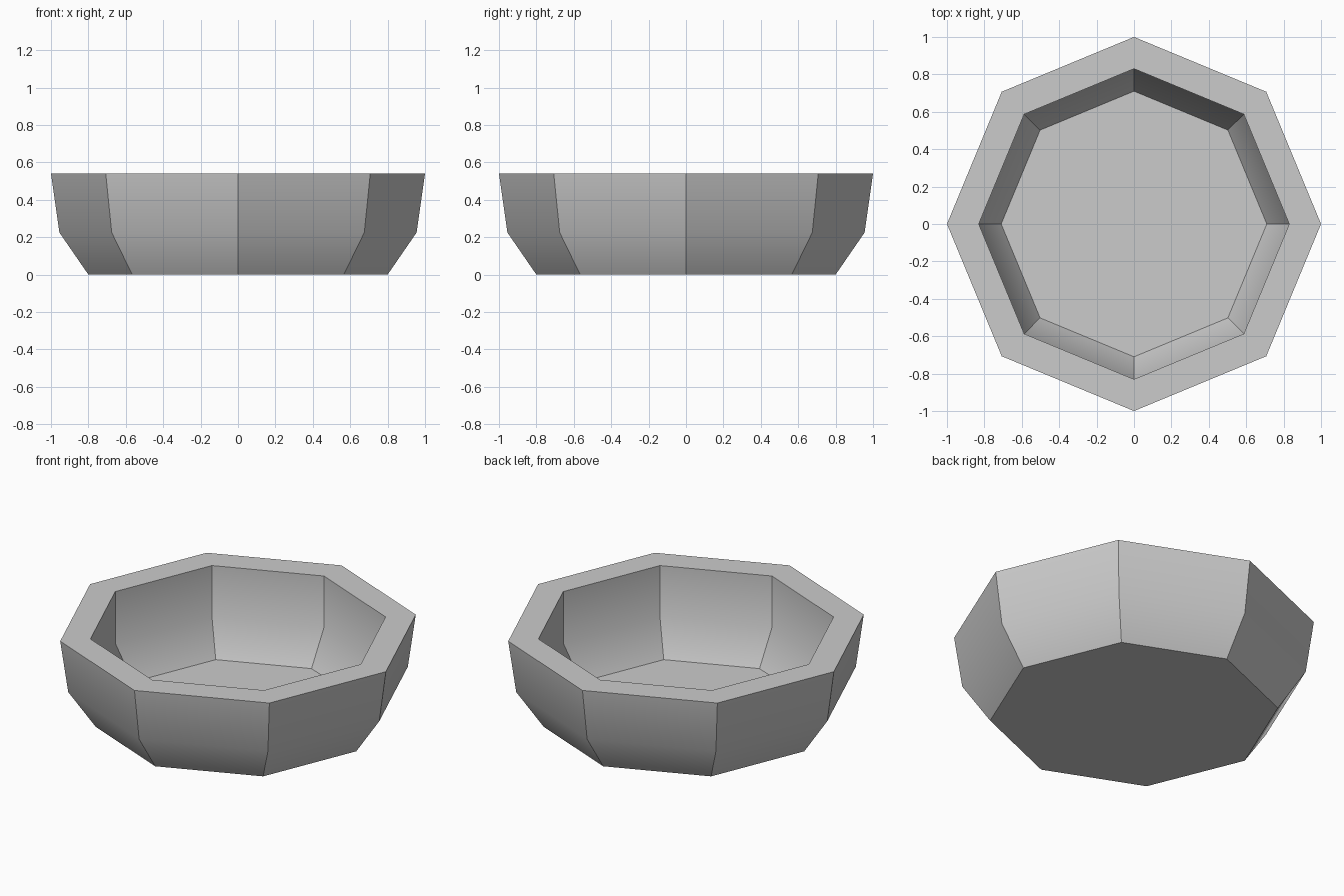
import bpy, bmesh
from math import radians
from mathutils import Matrix, Vector

cube = bpy.data.objects.get("Cube")
if cube:
    bpy.data.objects.remove(cube, do_unlink=True)

SIDES = 8

# Light grey for the whole bowl
grey = bpy.data.materials.new("light_grey")
grey.use_nodes = True
colour = (0.6, 0.6, 0.6, 1)
grey.diffuse_color = colour
grey.node_tree.nodes["Principled BSDF"].inputs["Base Color"].default_value = colour

# Wall profile as (radius, height): outside from the base up, then inside down
profile = [(0.8, 0), (0.955, 0.225), (1, 0.54),
           (0.83, 0.54), (0.83, 0.225), (0.71, 0.02)]

bm = bmesh.new()
rings = []
for radius, height in profile:
    ring = bmesh.ops.create_circle(bm, segments=SIDES, radius=radius,
                                   matrix=Matrix.Translation((0, 0, height)))
    rings.append(ring["verts"])

# Walls and rim
for low, high in zip(rings, rings[1:]):
    for i in range(SIDES):
        j = (i + 1) % SIDES
        bm.faces.new((low[i], low[j], high[j], high[i]))

# Underside and inner floor
bm.faces.new(rings[0])
bm.faces.new(rings[-1])
bmesh.ops.recalc_face_normals(bm, faces=bm.faces)

mesh = bpy.data.meshes.new("bowl")
bm.to_mesh(mesh)
bm.free()
mesh.materials.append(grey)
bowl = bpy.data.objects.new("bowl", mesh)
bpy.context.collection.objects.link(bowl)

# Smooth down each panel, crisp between panels
bpy.ops.object.select_all(action="DESELECT")
bowl.select_set(True)
bpy.context.view_layer.objects.active = bowl
bpy.ops.object.shade_smooth_by_angle(angle=radians(35))
